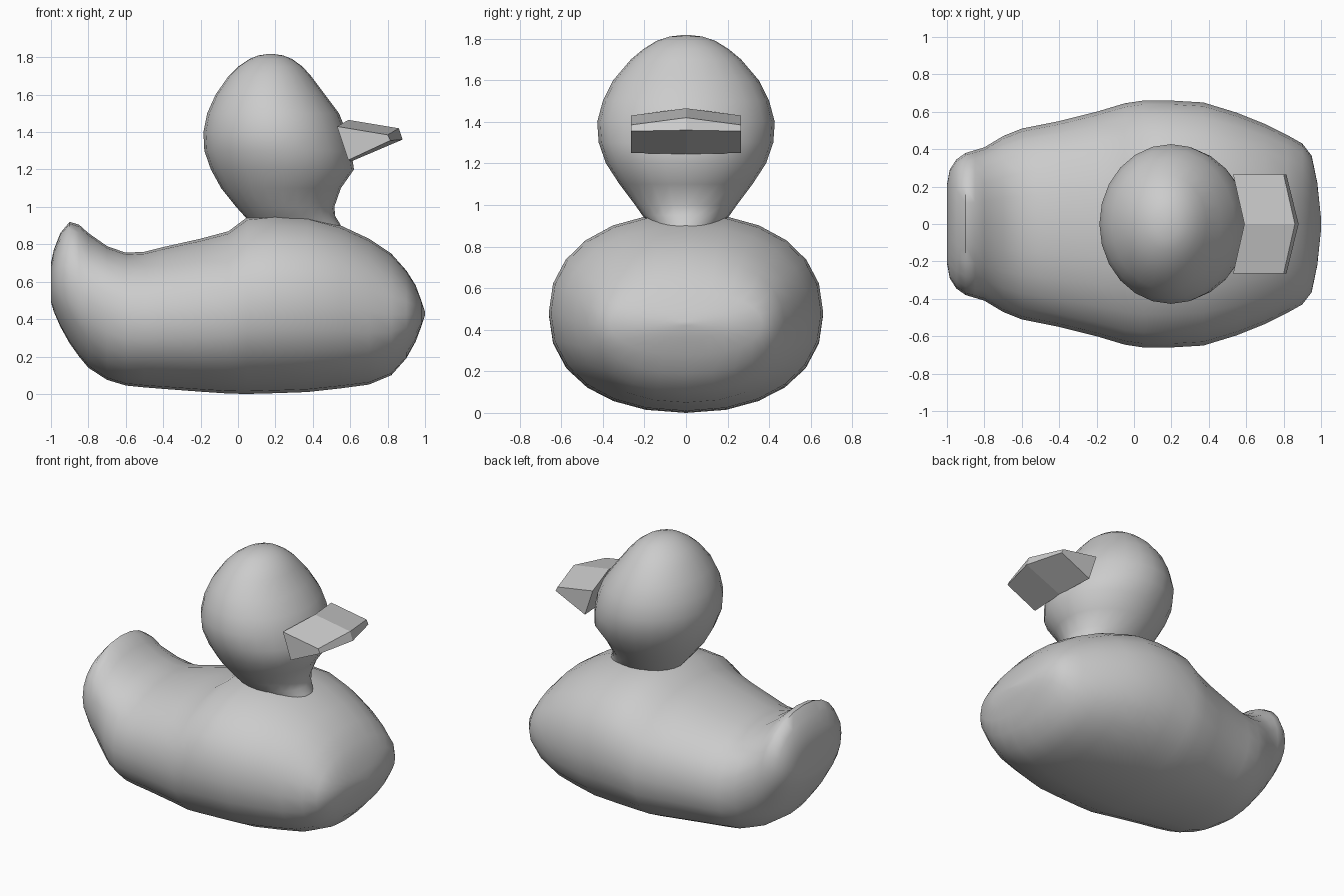
import bpy, bmesh, math

if "Cube" in bpy.data.objects:
    bpy.data.objects.remove(bpy.data.objects["Cube"])

SIDES = 24


def power(v, n):
    return math.copysign(abs(v) ** (2 / n), v)


def loft(name, rings, smooth_angle=None):
    """Skin a list of equal-length rings and cap both ends."""
    bm = bmesh.new()
    loops = [[bm.verts.new(p) for p in ring] for ring in rings]
    n = len(loops[0])
    for a, b in zip(loops, loops[1:]):
        for i in range(n):
            j = (i + 1) % n
            bm.faces.new((a[i], a[j], b[j], b[i]))
    bm.faces.new(loops[0])
    bm.faces.new(loops[-1])
    bmesh.ops.recalc_face_normals(bm, faces=bm.faces)
    mesh = bpy.data.meshes.new(name)
    bm.to_mesh(mesh)
    bm.free()
    obj = bpy.data.objects.new(name, mesh)
    bpy.context.collection.objects.link(obj)
    if smooth_angle:
        bpy.ops.object.select_all(action='DESELECT')
        obj.select_set(True)
        bpy.context.view_layer.objects.active = obj
        bpy.ops.object.shade_smooth_by_angle(angle=math.radians(smooth_angle))
    return obj


def oval(a, b, n):
    """Superellipse points with half sizes a and b."""
    angles = [2 * math.pi * i / SIDES for i in range(SIDES)]
    return [(a * power(math.cos(t), n), b * power(math.sin(t), n)) for t in angles]


# Body: cross-sections from tail to chest (x, bottom, top, half width)
body_sections = [
    (-1.0, .49, .70, .21), (-.985, .44, .77, .29), (-.95, .36, .86, .345),
    (-.90, .27, .92, .38), (-.85, .20, .905, .395), (-.80, .14, .86, .41),
    (-.70, .075, .79, .47), (-.60, .045, .755, .51), (-.50, .035, .76, .53),
    (-.40, .027, .785, .55), (-.20, .012, .83, .60), (-.05, .002, .87, .645),
    (.05, 0, .945, .66), (.20, .004, .96, .66), (.37, .01, .95, .65),
    (.55, .03, .90, .595), (.70, .05, .83, .535), (.82, .10, .75, .475),
    (.90, .19, .66, .43), (.95, .28, .58, .365), (.98, .36, .50, .22),
    (1.0, .42, .44, .03)]
loft("body", [[(x, y, (lo + hi) / 2 + z) for y, z in oval(w, (hi - lo) / 2, 2.2)]
              for x, lo, hi, w in body_sections], 60)

# Head and neck: horizontal sections (z, back x, front x, half width)
head_sections = [
    (.87, .08, .56, .15), (.91, .07, .545, .17), (.95, .035, .52, .21),
    (1.0, -.01, .515, .245), (1.1, -.09, .55, .32), (1.2, -.145, .62, .385),
    (1.3, -.18, .605, .42), (1.4, -.185, .58, .427), (1.5, -.165, .54, .40),
    (1.6, -.12, .465, .35), (1.7, -.05, .39, .265), (1.75, 0, .345, .205),
    (1.79, .06, .29, .14), (1.81, .11, .24, .08), (1.817, .16, .19, .02)]
loft("head", [[((bk + fr) / 2 + x, y, z) for x, y in oval((fr - bk) / 2, w, 2)]
              for z, bk, fr, w in head_sections], 60)

# Bill: wedge profile at both sides and along the middle ridge
side = [(.53, 1.43), (.80, 1.385), (.815, 1.355), (.59, 1.25)]
middle = [(.59, 1.465), (.86, 1.42), (.88, 1.36), (.61, 1.245)]
loft("bill", [[(x, y, z) for x, z in profile]
              for y, profile in ((-.265, side), (0, middle), (.265, side))])
